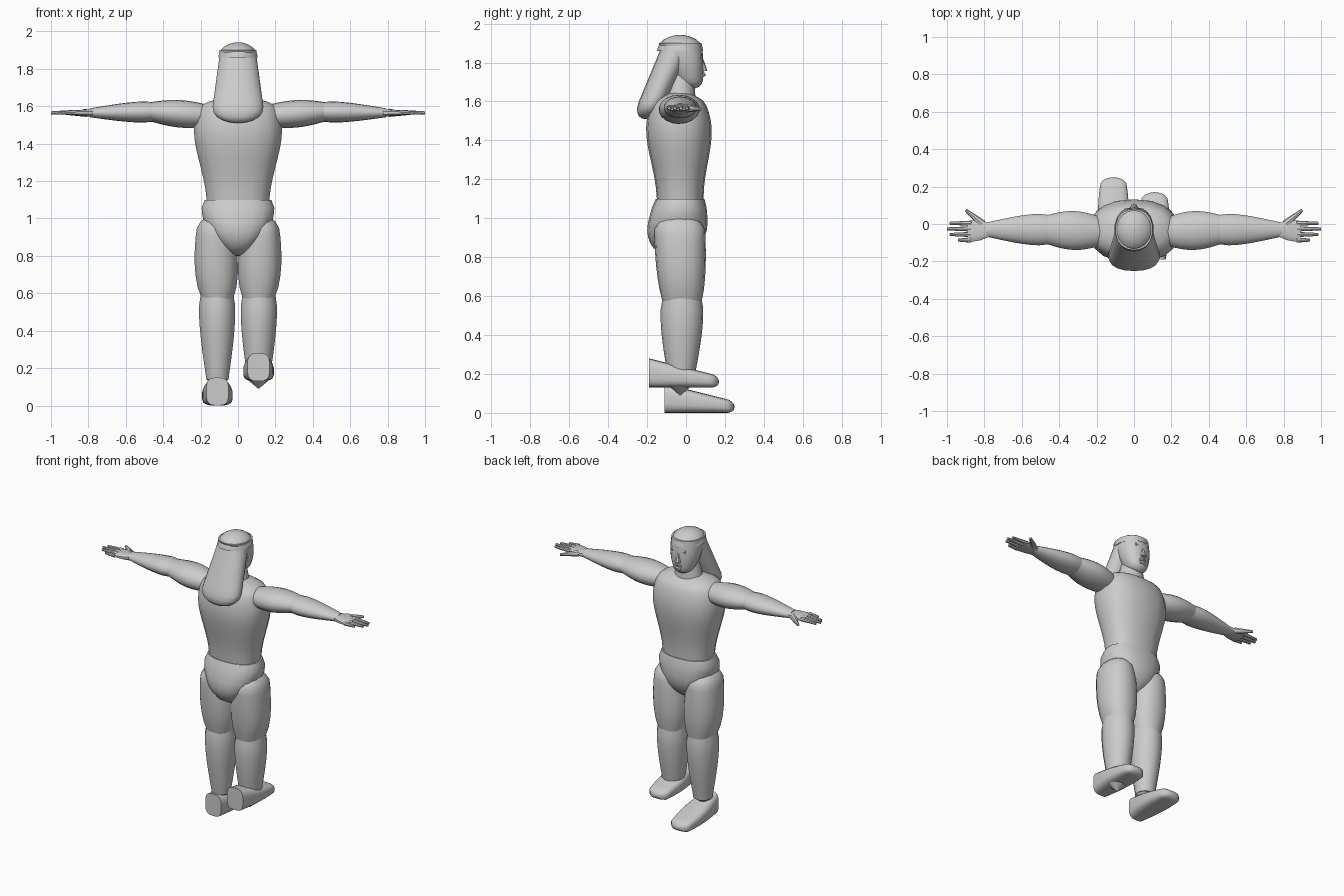
import bpy
import bmesh
import math
from mathutils import Vector

if "Cube" in bpy.data.objects:
    bpy.data.objects.remove(bpy.data.objects["Cube"], do_unlink=True)

shade = (0.6, 0.6, 0.6, 1)
grey = bpy.data.materials.new("plain_grey")
grey.use_nodes = True
grey.diffuse_color = shade
grey.node_tree.nodes["Principled BSDF"].inputs["Base Color"].default_value = shade


def finish(name, bm):
    """Turn a bmesh into a shaded, coloured object."""
    bmesh.ops.recalc_face_normals(bm, faces=bm.faces)
    mesh = bpy.data.meshes.new(name)
    bm.to_mesh(mesh)
    bm.free()
    mesh.materials.append(grey)
    obj = bpy.data.objects.new(name, mesh)
    bpy.context.collection.objects.link(obj)
    bpy.ops.object.select_all(action="DESELECT")
    obj.select_set(True)
    bpy.context.view_layer.objects.active = obj
    bpy.ops.object.shade_smooth_by_angle(angle=math.radians(35))


def body_part(name, axis, start, end, first, last, swell=(0, 0), peak=.5,
              dome=0, boxy=1, side=1, rings=12, sides=18):
    """Skin ovals square to an axis, from start to end.
    first and last are the half widths at the ends, swell is added most at peak,
    dome is the share of the length that rounds off, boxy below one squares the oval."""
    start, end = Vector(start), Vector(end)
    main = "xyz".index(axis)
    across = [i for i in range(3) if i != main]
    warp = math.log(.5) / math.log(peak)
    bm = bmesh.new()
    loops = []
    for ring in range(rings):
        # Rings gather towards the end so that domes stay round
        t = math.sin(math.pi / 2 * ring / (rings - 1))
        bulge = math.sin(math.pi * t ** warp)
        scale = 1
        if dome and t > 1 - dome:
            into_dome = (t - 1 + dome) / dome
            scale = max(.05, math.sqrt(max(0, 1 - into_dome ** 2)))
        half = [(a + (b - a) * t + s * bulge) * scale
                for a, b, s in zip(first, last, swell)]
        loop = []
        for k in range(sides):
            angle = math.tau * (k + .5) / sides
            co = start.lerp(end, t)
            for i, size, wave in zip(across, half, (math.cos(angle), math.sin(angle))):
                co[i] += size * math.copysign(abs(wave) ** boxy, wave)
            co.x *= side
            loop.append(bm.verts.new(co))
        loops.append(loop)
    for low, high in zip(loops, loops[1:]):
        for k in range(sides):
            j = (k + 1) % sides
            bm.faces.new((low[k], low[j], high[j], high[k]))
    bm.faces.new(loops[0])
    bm.faces.new(loops[-1])
    finish(name, bm)


def taper(name, start, end, r_start, r_end):
    """Tapered rod between two points."""
    start, end = Vector(start), Vector(end)
    direction = end - start
    matrix = direction.to_track_quat("Z", "Y").to_matrix().to_4x4()
    matrix.translation = (start + end) / 2
    bm = bmesh.new()
    bmesh.ops.create_cone(bm, cap_ends=True, segments=8, radius1=r_start,
                          radius2=r_end, depth=direction.length, matrix=matrix)
    finish(name, bm)


# Trunk
body_part("torso", "z", start=(0, -.03, 1.1), end=(0, -.04, 1.65), first=(.17, .12),
          last=(.19, .11), swell=(.055, .055), peak=.65, dome=.12, boxy=.85, rings=16)
body_part("neck", "z", start=(0, -.03, 1.6), end=(0, -.03, 1.75),
          first=(.1, .08), last=(.06, .07), rings=4)
body_part("pelvis", "z", start=(0, -.03, 1.1), end=(0, -.06, .8), first=(.18, .125),
          last=(.12, .17), swell=(.03, .01), peak=.3, dome=.6, boxy=.85)

# Head with a rimmed crown of hair and a long flared fall behind
body_part("head", "z", start=(0, -.03, 1.9), end=(0, .03, 1.665), first=(.1, .11),
          last=(.05, .05), swell=(.02, .01), dome=.15, boxy=.9)
body_part("hair_crown", "z", start=(0, -.03, 1.86), end=(0, -.03, 1.942),
          first=(.107, .118), last=(.107, .118), dome=1, rings=7)
body_part("hair_fall", "z", start=(0, -.05, 1.87), end=(0, -.21, 1.51),
          first=(.1, .08), last=(.15, .07), dome=.25, boxy=.9)

# Face
taper("nose", (0, .08, 1.82), (0, .09, 1.755), .008, .02)
taper("brow", (-.05, .068, 1.83), (.05, .068, 1.83), .016, .016)
taper("lower_lip", (-.02, .08, 1.71), (.02, .08, 1.71), .009, .009)
for side, label in ((1, "left"), (-1, "right")):
    taper("moustache_" + label, (0, .09, 1.74), (side * .04, .07, 1.72), .012, .005)


def arm(side, label):
    """Upper arm, forearm, palm, four fingers and a thumb."""
    body_part("upper_arm_" + label, "x", start=(.17, -.04, 1.55), end=(.46, -.03, 1.57),
              first=(.075, .06), last=(.08, .053), swell=(.028, .017), side=side)
    body_part("forearm_" + label, "x", start=(.46, -.03, 1.57), end=(.79, -.03, 1.565),
              first=(.08, .053), last=(.038, .024), swell=(.015, .01), peak=.35, side=side)
    body_part("palm_" + label, "x", start=(.77, -.03, 1.565), end=(.89, -.04, 1.565),
              first=(.037, .022), last=(.055, .012), swell=(.01, 0), boxy=.7,
              side=side, rings=5, sides=12)
    for i, finger in enumerate(("little", "ring", "middle", "index")):
        y = .03 * i - .086
        reach = 1 - .015 * (i - 2) ** 2
        taper(f"{finger}_finger_{label}", (side * .87, y, 1.567),
              (side * reach, y, 1.565), .014, .008)
    taper("thumb_" + label, (side * .81, 0, 1.565), (side * .9, .075, 1.56), .022, .008)


def leg(side, label, heel, floor):
    """Thigh, shin, the pointed peg under the ankle, and a flat soled shoe."""
    body_part("thigh_" + label, "z", start=(.11, -.02, .57), end=(.125, -.035, 1.02),
              first=(.085, .1), last=(.09, .13), swell=(.03, .015), peak=.4,
              dome=.2, boxy=.9, side=side)
    body_part("shin_" + label, "z", start=(.112, -.02, .6), end=(.11, -.025, .14),
              first=(.088, .098), last=(.06, .06), swell=(.018, .022), peak=.35, side=side)
    taper("ankle_peg_" + label, (side * .11, -.03, .14), (side * .11, -.03, .09), .06, .002)
    body_part("foot_" + label, "y", start=(.11, heel, floor + .075),
              end=(.11, heel + .36, floor + .03), first=(.06, .075), last=(.065, .03),
              swell=(.02, 0), dome=.1, boxy=.6, side=side)


for side, label in ((1, "left"), (-1, "right")):
    arm(side, label)
leg(1, "left", heel=-.19, floor=.13)
leg(-1, "right", heel=-.11, floor=0)
